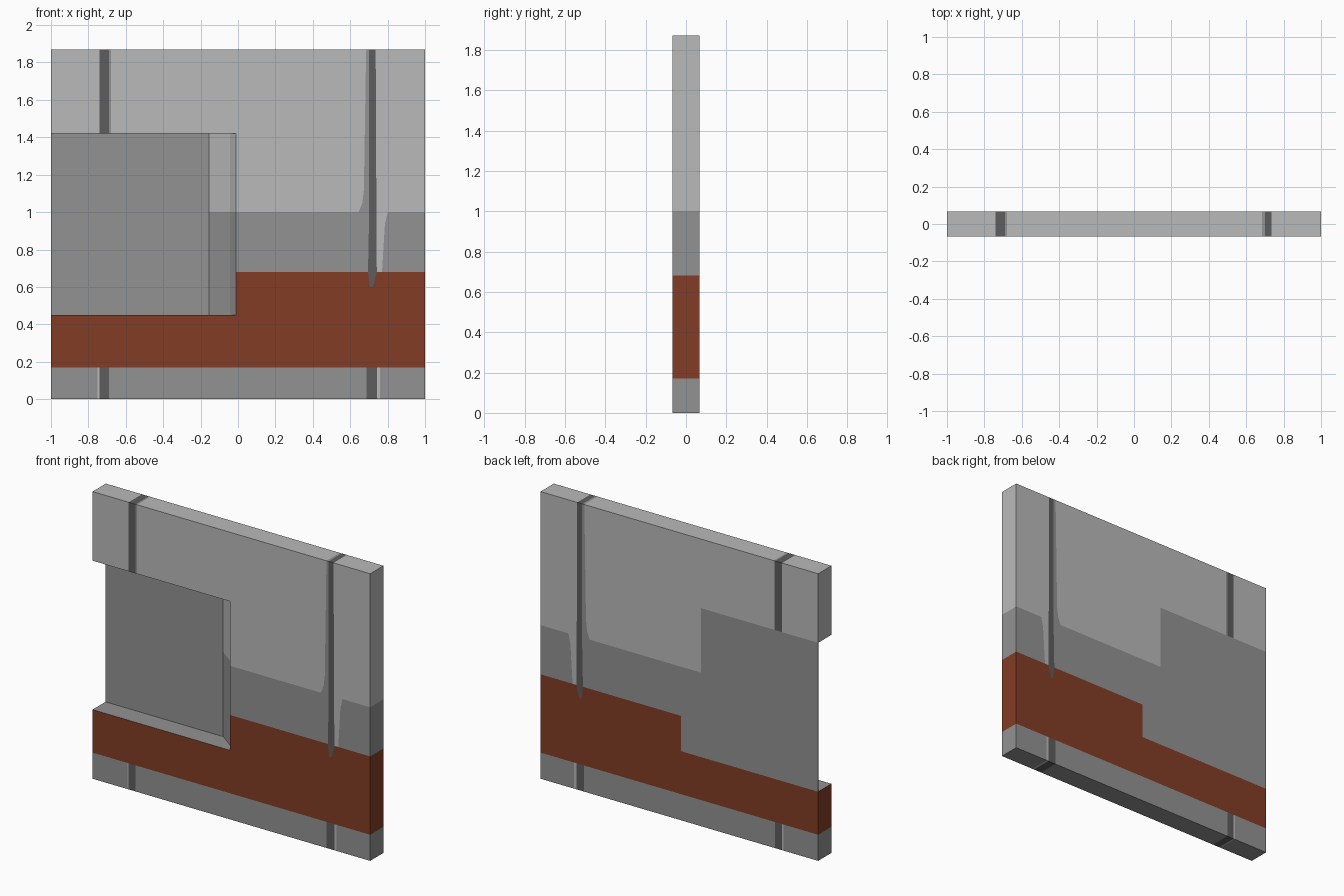
import bpy, bmesh

if "Cube" in bpy.data.objects:
    bpy.data.objects.remove(bpy.data.objects["Cube"])

F, B = -0.068, 0.068            # front and back of the panel
LIGHT, DARK, RUST, SEAM = range(4)


def material(name, rgb):
    m = bpy.data.materials.new(name)
    m.diffuse_color = (*rgb, 1)
    m.use_nodes = True
    m.node_tree.nodes["Principled BSDF"].inputs["Base Color"].default_value = m.diffuse_color
    return m


mats = [material("light grey", (0.49, 0.49, 0.49)),
        material("mid grey", (0.29, 0.29, 0.29)),
        material("rust red", (0.225, 0.046, 0.018)),
        material("dark seam grey", (0.11, 0.11, 0.11))]


def make_object(name, quads):
    bm = bmesh.new()
    for pts, mi in quads:
        bm.faces.new([bm.verts.new(p) for p in pts]).material_index = mi
    bmesh.ops.remove_doubles(bm, verts=bm.verts, dist=1e-5)
    me = bpy.data.meshes.new(name)
    bm.to_mesh(me)
    bm.free()
    for m in mats:
        me.materials.append(m)
    ob = bpy.data.objects.new(name, me)
    bpy.context.collection.objects.link(ob)


def lerp_keys(keys, z):
    for (z0, a), (z1, b) in zip(keys, keys[1:]):
        if z <= z1:
            return a + (b - a) * (z - z0) / (z1 - z0)
    return keys[-1][1]


# Column borders: constants, or (z, x) keys where the stain tapers
cols = [-1, -0.75, -0.74, -0.69, -0.68, -0.155, -0.011,
        [(0, .68), (.93, .68), (1, .645), (1.05, .665), (1.12, .673), (1.87, .685)],
        [(0, .687), (.17, .687), (.6, .705), (.68, .695), (.93, .70), (1.87, .70)],
        [(0, .743), (.17, .743), (.6, .722), (.68, .742), (1, .74), (1.87, .736)],
        [(0, .758), (.17, .758), (.68, .77), (.93, .785), (1, .80), (1.87, .80)],
        1]
rows = [0, .17, .45, .6, .68, .93, 1.0, 1.05, 1.12, 1.42, 1.87]
NC, NR = len(cols) - 1, len(rows) - 1


def X(i, j):
    c = cols[i]
    return lerp_keys(c, rows[j]) if isinstance(c, list) else c


def is_open(i, j):
    return i < 6 and .45 <= rows[j] < 1.42


def colour(i, j):
    z = rows[j]
    if i == 8 and (z < .17 or z >= .6) or i == 2 and (z < .17 or z >= 1.42):
        return SEAM
    if .17 <= z < .45 or (i > 5 and .17 <= z < .68):
        return RUST
    if z < .17:
        return LIGHT if i in (1, 9) else DARK
    if z < 1:
        return LIGHT if i == 9 else DARK
    return DARK if i in (3, 7) else LIGHT


# Wall panel with an opening at the left edge
quads = []
for i in range(NC):
    for j in range(NR):
        z0, z1, c = rows[j], rows[j + 1], colour(i, j)
        a, b, d, e = X(i, j), X(i + 1, j), X(i + 1, j + 1), X(i, j + 1)
        opened = is_open(i, j)
        if not opened or i == 5:      # back reaches behind the splayed jamb
            quads.append(([(e, B, z1), (d, B, z1), (b, B, z0), (a, B, z0)], c))
        if opened:
            continue
        quads.append(([(a, F, z0), (b, F, z0), (d, F, z1), (e, F, z1)], c))
        # top edge and sill
        if j == NR - 1 or is_open(i, j + 1):
            quads.append(([(e, F, z1), (d, F, z1), (d, B, z1), (e, B, z1)],
                          c if j == NR - 1 else DARK))
        # bottom edge and head of the opening
        if j == 0 or is_open(i, j - 1):
            quads.append(([(a, B, z0), (b, B, z0), (b, F, z0), (a, F, z0)],
                          c if j == 0 else DARK))
        # panel ends
        if i == 0:
            quads.append(([(a, B, z0), (a, F, z0), (e, F, z1), (e, B, z1)], c))
        if i == NC - 1:
            quads.append(([(b, F, z0), (b, B, z0), (d, B, z1), (d, F, z1)], c))
make_object("wall_panel", quads)

# Splayed jamb at the right side of the opening
path = [(-0.155, B), (-0.043, -0.015), (-0.011, F)]
quads = []
for (xa, ya), (xb, yb) in zip(path, path[1:]):
    for z0, z1, c in ((.45, 1, DARK), (1, 1.42, LIGHT)):
        quads.append(([(xa, ya, z0), (xb, yb, z0), (xb, yb, z1), (xa, ya, z1)], c))
make_object("opening_jamb", quads)

# Thin plate closing the back of the opening
P = B - 0.003
x0, x1, z0, z1 = -1, -0.155, .45, 1.42
make_object("back_plate", [
    ([(x0, P, z0), (x1, P, z0), (x1, P, z1), (x0, P, z1)], DARK),
    ([(x0, B, z1), (x1, B, z1), (x1, B, z0), (x0, B, z0)], DARK),
    ([(x0, B, z0), (x0, P, z0), (x0, P, z1), (x0, B, z1)], DARK)])
